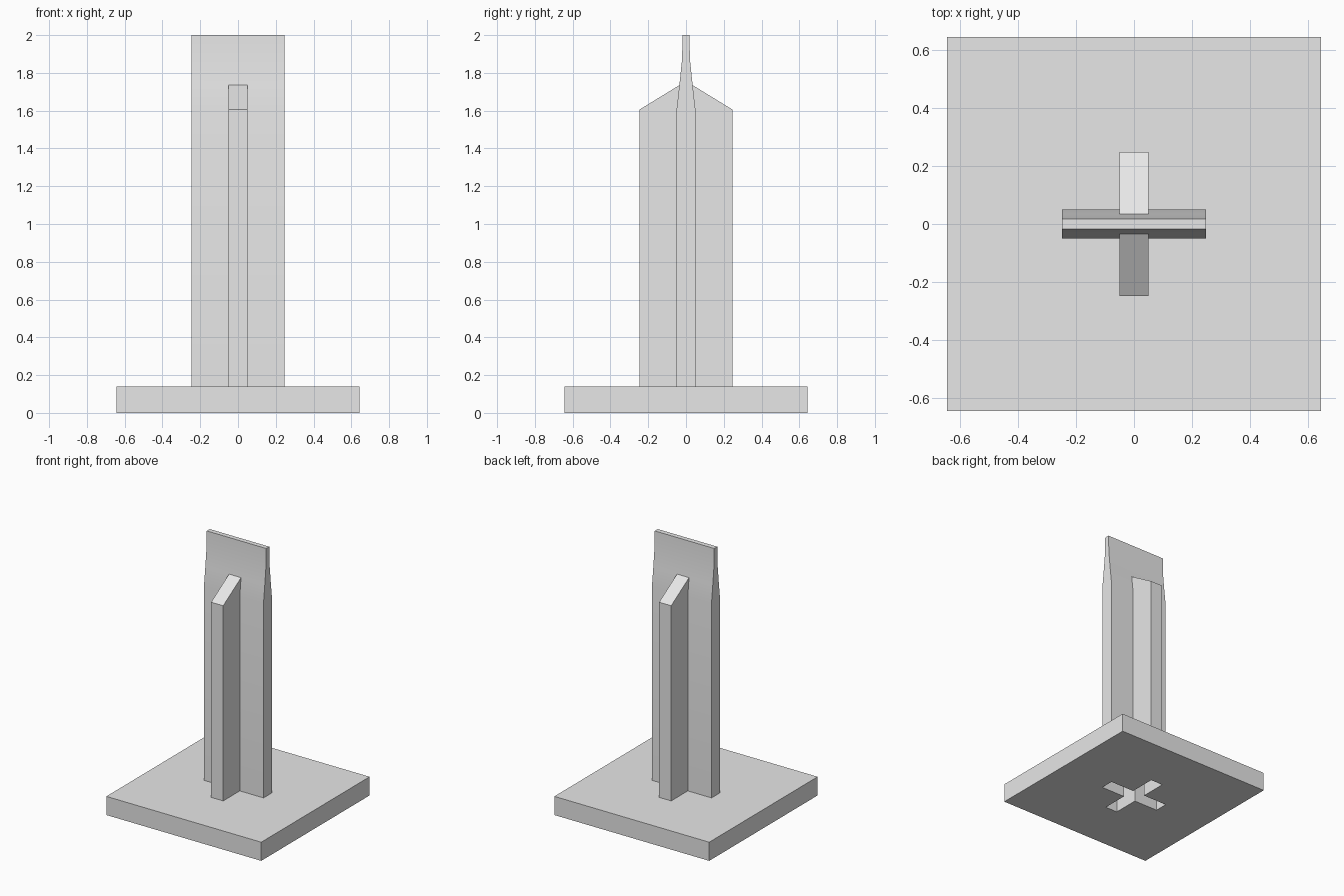
import bpy
import bmesh

cube = bpy.data.objects.get("Cube")
if cube:
    bpy.data.objects.remove(cube)

BASE_HALF, BASE_TOP = 0.643, 0.14
ARM, THICK = 0.247, 0.05

grey = bpy.data.materials.new("plain grey")
grey.use_nodes = True
colour = (0.8, 0.8, 0.8, 1)
grey.diffuse_color = colour
grey.node_tree.nodes["Principled BSDF"].inputs["Base Color"].default_value = colour


def cross_ring(bm, z, fin_reach, slab_half):
    """Twelve-point cross: slab along x, fins along y."""
    quarter = [(ARM, slab_half), (THICK, slab_half), (THICK, fin_reach)]
    points = quarter + [(-x, y) for x, y in reversed(quarter)]
    points += [(-x, -y) for x, y in points]
    return [bm.verts.new((x, y, z)) for x, y in points]


def square_ring(bm, z):
    h = BASE_HALF
    return [bm.verts.new((x, y, z)) for x, y in ((h, h), (-h, h), (-h, -h), (h, -h))]


def bridge(bm, low, high):
    n = len(low)
    for i in range(n):
        j = (i + 1) % n
        bm.faces.new((low[i], low[j], high[j], high[i]))


def ring_edges(bm, ring):
    edges = []
    for i, v in enumerate(ring):
        w = ring[(i + 1) % len(ring)]
        edges.append(bm.edges.get((v, w)) or bm.edges.new((v, w)))
    return edges


def finish(bm, name):
    bmesh.ops.recalc_face_normals(bm, faces=bm.faces[:])
    mesh = bpy.data.meshes.new(name)
    bm.to_mesh(mesh)
    bm.free()
    mesh.materials.append(grey)
    obj = bpy.data.objects.new(name, mesh)
    bpy.context.collection.objects.link(obj)
    return obj


# Square base plate with a cross-shaped opening
bm = bmesh.new()
outer = [square_ring(bm, z) for z in (0, BASE_TOP)]
inner = [cross_ring(bm, z, ARM, THICK) for z in (0, BASE_TOP)]
bridge(bm, *outer)
bridge(bm, *inner)
for out_ring, in_ring in zip(outer, inner):
    bmesh.ops.triangle_fill(bm, use_beauty=True,
                            edges=ring_edges(bm, out_ring) + ring_edges(bm, in_ring))
finish(bm, "base_plate")

# Hollow cross-section blade: fins slope into the slab, which thins to the tip
bm = bmesh.new()
levels = [(BASE_TOP, ARM, THICK), (1.605, ARM, THICK), (1.735, 0.035, 0.035),
          (1.87, 0.021, 0.021), (2.0, 0.018, 0.018)]
rings = [cross_ring(bm, *level) for level in levels]
for low, high in zip(rings, rings[1:]):
    bridge(bm, low, high)
bmesh.ops.remove_doubles(bm, verts=bm.verts[:], dist=0.0005)
bm.edges.ensure_lookup_table()
tip = [e for e in bm.edges if e.is_boundary and e.verts[0].co.z > 1.99]
bmesh.ops.holes_fill(bm, edges=tip, sides=0)
blade = finish(bm, "blade")

bpy.ops.object.select_all(action="DESELECT")
blade.select_set(True)
bpy.context.view_layer.objects.active = blade
bpy.ops.object.shade_smooth_by_angle(angle=0.5)
